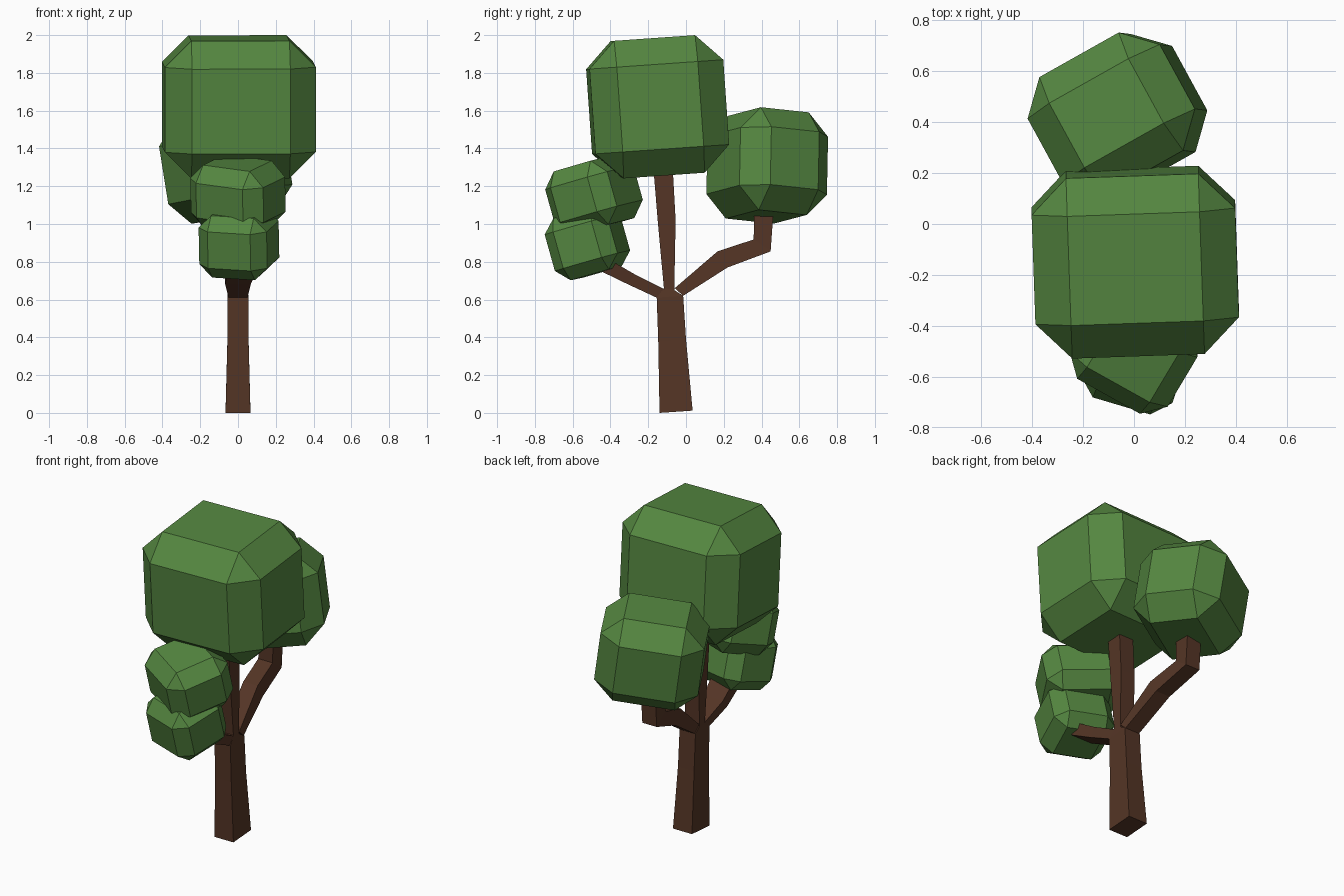
import bpy, bmesh
from math import radians
from mathutils import Vector, Matrix

old = bpy.data.objects.get("Cube")
if old:
    bpy.data.objects.remove(old)


def material(name, rgb):
    mat = bpy.data.materials.new(name)
    mat.use_nodes = True
    mat.diffuse_color = (*rgb, 1)
    bsdf = next(n for n in mat.node_tree.nodes if n.type == 'BSDF_PRINCIPLED')
    bsdf.inputs["Base Color"].default_value = (*rgb, 1)
    bsdf.inputs["Roughness"].default_value = 0.9
    return mat


leaf = material("leaf green", (0.09, 0.242, 0.052))
bark = material("bark brown", (0.09, 0.036, 0.019))


def finish(name, bm, mat):
    bmesh.ops.recalc_face_normals(bm, faces=bm.faces)
    mesh = bpy.data.meshes.new(name)
    bm.to_mesh(mesh)
    bm.free()
    mesh.materials.append(mat)
    obj = bpy.data.objects.new(name, mesh)
    bpy.context.collection.objects.link(obj)
    return obj


def crown(name, center, half, chamfer, yaw, up):
    """Chamfered block of leaves, turned by yaw and leaning along up."""
    bm = bmesh.new()
    bmesh.ops.create_cube(bm, size=2)
    bmesh.ops.scale(bm, vec=half, verts=bm.verts)
    bmesh.ops.bevel(bm, geom=bm.edges[:], offset=chamfer, segments=1,
                    affect='EDGES', profile=0.5)
    lean = Vector((0, 0, 1)).rotation_difference(Vector(up)).to_matrix().to_4x4()
    bm.transform(Matrix.Translation(center) @ lean @ Matrix.Rotation(radians(yaw), 4, 'Z'))
    return finish(name, bm, leaf)


def limb(name, rings):
    """Four-sided limb; each ring is x, half width, then two side points (y, z)."""
    bm = bmesh.new()
    loops = []
    for x, w, (ya, za), (yb, zb) in rings:
        corners = [(x - w, ya, za), (x + w, ya, za), (x + w, yb, zb), (x - w, yb, zb)]
        loops.append([bm.verts.new(c) for c in corners])
    for a, b in zip(loops, loops[1:]):
        for i in range(4):
            j = (i + 1) % 4
            bm.faces.new((a[i], a[j], b[j], b[i]))
    bm.faces.new(loops[0][::-1])
    bm.faces.new(loops[-1])
    return finish(name, bm, bark)


# Trunk, narrowing at the fork and continuing into the top crown
limb("trunk", [
    (0, 0.066, (-0.14, 0.0), (0.035, 0.012)),
    (0, 0.056, (-0.147, 0.38), (0.0, 0.39)),
    (0, 0.055, (-0.155, 0.61), (-0.015, 0.62)),
    (0, 0.05, (-0.117, 0.66), (-0.062, 0.65)),
    (0, 0.05, (-0.15, 1.02), (-0.055, 1.02)),
    (0, 0.05, (-0.172, 1.29), (-0.07, 1.29)),
])

# Branches
limb("front_branch", [
    (0, 0.05, (-0.155, 0.61), (-0.105, 0.65)),
    (0, 0.068, (-0.31, 0.682), (-0.27, 0.733)),
    (0.02, 0.075, (-0.44, 0.745), (-0.395, 0.805)),
])
limb("back_branch", [
    (0, 0.05, (-0.015, 0.62), (-0.06, 0.66)),
    (-0.03, 0.05, (0.22, 0.77), (0.167, 0.855)),
    (-0.06, 0.05, (0.448, 0.855), (0.358, 0.918)),
    (-0.06, 0.05, (0.467, 1.12), (0.363, 1.12)),
])

# Leaf crowns
crown("top_crown", (0.005, -0.15, 1.62), (0.4, 0.355, 0.365), 0.14, 2, (0, -0.07, 1))
crown("back_crown", (-0.065, 0.43, 1.31), (0.3, 0.265, 0.275), 0.12, 29, (-0.16, 0.02, 1))
crown("upper_front_crown", (0, -0.487, 1.155), (0.222, 0.197, 0.175), 0.08, -30, (-0.02, -0.28, 1))
crown("lower_front_crown", (0.005, -0.522, 0.902), (0.188, 0.18, 0.17), 0.07, -17, (-0.02, -0.28, 1))
